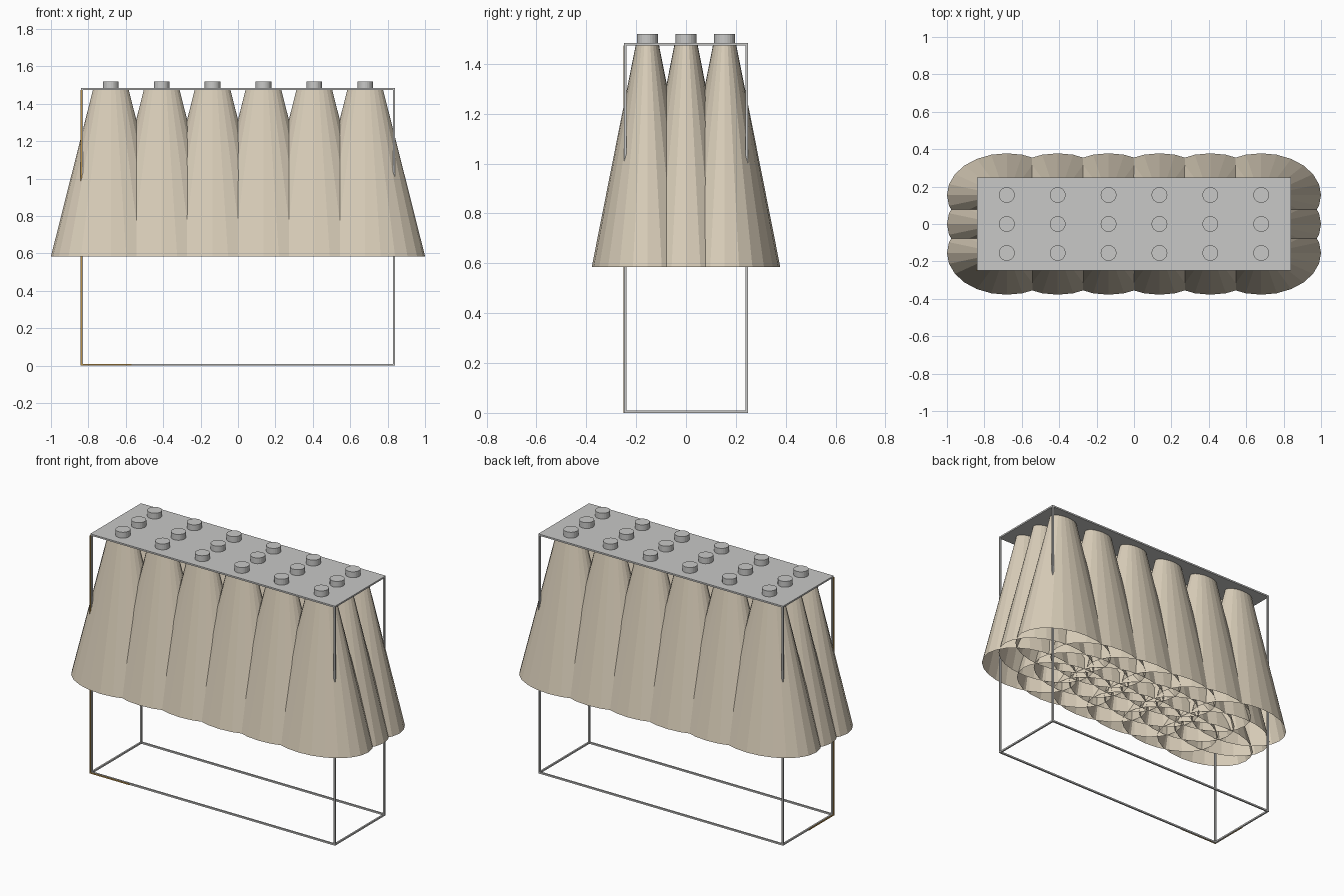
import bpy, bmesh, math
from mathutils import Matrix, Vector

if "Cube" in bpy.data.objects:
    bpy.data.objects.remove(bpy.data.objects["Cube"])


def material(name, rgb):
    m = bpy.data.materials.new(name)
    m.diffuse_color = (*rgb, 1)
    m.use_nodes = True
    m.node_tree.nodes["Principled BSDF"].inputs["Base Color"].default_value = m.diffuse_color
    return m


STEEL = material("brushed grey metal", (0.58, 0.58, 0.57))
LINEN = material("beige linen", (0.70, 0.62, 0.49))
BRASS = material("golden cord", (0.50, 0.29, 0.07))


def finish(name, bm, mat):
    me = bpy.data.meshes.new(name)
    bm.to_mesh(me)
    bm.free()
    me.materials.append(mat)
    ob = bpy.data.objects.new(name, me)
    bpy.context.collection.objects.link(ob)
    return ob


def add_box(bm, lo, hi):
    lo, hi = Vector(lo), Vector(hi)
    mat = Matrix.Translation((lo + hi) / 2) @ Matrix.Diagonal((*(hi - lo), 1))
    bmesh.ops.create_cube(bm, size=1, matrix=mat)


HX, HY, TOP, T = 0.839, 0.248, 1.484, 0.010
XS = [-0.68 + 0.272 * i for i in range(6)]
YS = [-0.155, 0, 0.155]

# Flat top plate
bm = bmesh.new()
add_box(bm, (-HX, -HY, TOP - T), (HX, HY, TOP))
finish("top_plate", bm, STEEL)

# Thin frame: four posts and a rectangle on the floor
bm = bmesh.new()
for s in (-1, 1):
    y0, y1 = sorted((s * HY, s * (HY - T)))
    x0, x1 = sorted((s * HX, s * (HX - T)))
    add_box(bm, (-HX, y0, 0), (HX, y1, T))
    add_box(bm, (x0, -HY + T, 0), (x1, HY - T, T))
    for t in (-1, 1):
        a, b = sorted((t * HX, t * (HX - T)))
        add_box(bm, (a, y0, T), (b, y1, TOP - T))
finish("wire_frame", bm, STEEL)

# Golden cord lying on the outside of the front left post, turning along the floor
bm = bmesh.new()
o, w = 0.003, 0.008
add_box(bm, (-HX - o, -HY - o, 0), (-HX - o + w, -HY - o + w, TOP - T))
add_box(bm, (-HX - o, -HY - o, 0), (-0.57, -HY - o + w, w))
add_box(bm, (-HX - o, -HY - o, 0), (-HX - o + w, 0, w))
finish("corner_cord", bm, BRASS)

# Overlapping open oval shades, and a round knob above each
N = 24
for i, x in enumerate(XS):
    for j, y in enumerate(YS):
        bm = bmesh.new()
        rings = []
        for z, rx, ry in ((0.585, 0.32, 0.223), (TOP - T, 0.096, 0.047)):
            rings.append([bm.verts.new((x + rx * math.cos(2 * math.pi * k / N),
                                        y + ry * math.sin(2 * math.pi * k / N), z))
                          for k in range(N)])
        lower, upper = rings
        for k in range(N):
            n = (k + 1) % N
            bm.faces.new((lower[k], lower[n], upper[n], upper[k]))
        finish(f"shade_{i}_{j}", bm, LINEN)

        bm = bmesh.new()
        bmesh.ops.create_cone(bm, cap_ends=True, segments=24, radius1=0.042,
                              radius2=0.042, depth=0.036,
                              matrix=Matrix.Translation((x, y, TOP + 0.018)))
        finish(f"knob_{i}_{j}", bm, STEEL)
